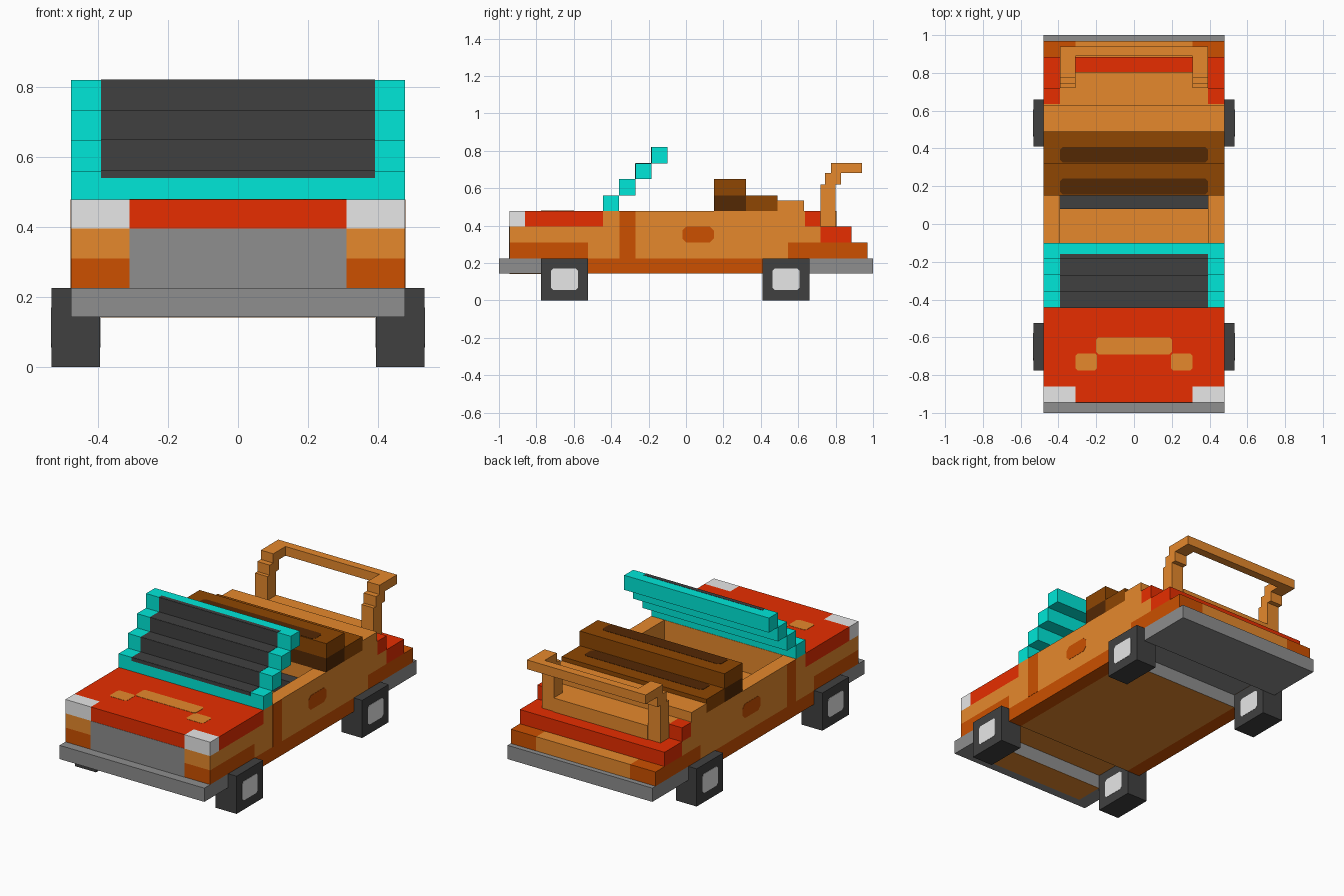
import bpy, bmesh
from mathutils import Vector

if "Cube" in bpy.data.objects:
    bpy.data.objects.remove(bpy.data.objects["Cube"])


def material(name, hexcode):
    def lin(c):
        return c / 12.92 if c <= 0.04045 else ((c + 0.055) / 1.055) ** 2.4
    m = bpy.data.materials.new(name)
    m.diffuse_color = [lin(int(hexcode[i:i + 2], 16) / 255) for i in (0, 2, 4)] + [1]
    m.use_nodes = True
    m.node_tree.nodes["Principled BSDF"].inputs["Base Color"].default_value = m.diffuse_color
    return m


LIGHT = material("light orange", "E6892C")
DEEP = material("deep orange", "CC5000")
RED = material("red", "E82E00")
TEAL = material("teal", "00E8D9")
DARK = material("charcoal", "404040")
GREY = material("grey", "8E8E8E")
WHITE = material("pale grey", "E8E8E8")
BROWN = material("brown", "8E4602")
UMBER = material("dark brown", "532804")
W = 0.478       # half width of the body
IN = 0.392      # half width of the cockpit and glass
MID = 0.31      # half width of the grille and boot
T = 0.0015      # thickness of painted plates


def finish(bm, name, mats, rule=None):
    bmesh.ops.recalc_face_normals(bm, faces=bm.faces)
    me = bpy.data.meshes.new(name)
    for m in mats:
        me.materials.append(m)
    if rule:
        for f in bm.faces:
            f.material_index = rule(f.normal)
    bm.to_mesh(me)
    bm.free()
    ob = bpy.data.objects.new(name, me)
    bpy.context.collection.objects.link(ob)
    return ob


def box(name, mat, x, y, z, rule=None):
    """Box from ranges; mat may be a list chosen by a normal rule."""
    bm = bmesh.new()
    bmesh.ops.create_cube(bm, size=1)
    for v in bm.verts:
        v.co = Vector([r[0] if c < 0 else r[1] for c, r in zip(v.co, (x, y, z))])
    return finish(bm, name, mat if isinstance(mat, list) else [mat], rule)


def pair(name, mat, x, y, z, rule=None):
    box("right_" + name, mat, x, y, z, rule)
    box("left_" + name, mat, (-x[1], -x[0]), y, z, rule)


def plate(name, mat, axis, level, u, v, c=0.0):
    """Thin plate with clipped corners, raised from a surface along +-axis."""
    pts = [(u[0] + c, v[0]), (u[1] - c, v[0]), (u[1], v[0] + c), (u[1], v[1] - c),
           (u[1] - c, v[1]), (u[0] + c, v[1]), (u[0], v[1] - c), (u[0], v[0] + c)]
    if c == 0:
        pts = [pts[i] for i in (0, 1, 3, 5)]
    i = "xyz".index(axis[1])
    s = T if axis[0] == "+" else -T
    bm = bmesh.new()
    vs = []
    for p in pts:
        co = list(p)
        co.insert(i, level)
        vs.append(bm.verts.new(co))
    face = bm.faces.new(vs)
    new = bmesh.ops.extrude_face_region(bm, geom=[face])["geom"]
    for g in new:
        if isinstance(g, bmesh.types.BMVert):
            g.co[i] += s
    finish(bm, name, [mat])


def side_plates(name, mat, y, z, c):
    plate("right_" + name, mat, "+x", W, y, z, c)
    plate("left_" + name, mat, "-x", -W, y, z, c)


full = (-W, W)
outer = (IN, W)
A, B, C, D, E, F = 0.143, 0.225, 0.31, 0.395, 0.478, 0.56


def below(n):
    return 1 if n.z < -0.5 else 0


def grey_ends(n):
    return 1 if abs(n.y) > 0.5 else 0


# Bumpers, sills and underside
box("front_bumper", GREY, full, (-1, -0.775), (A, B))
box("rear_bumper", GREY, full, (0.66, 1), (A, B))
pair("sill", [DEEP, GREY], outer, (-0.525, 0.41), (A, B), grey_ends)
box("underside", [LIGHT, GREY], (-IN, IN), (-0.525, 0.41), (A, B), grey_ends)
box("rear_axle_cover", GREY, (-IN, IN), (0.41, 0.66), (B - T, B))
plate("front_underside", LIGHT, "-z", A, (-IN, IN), (-0.945, -0.775))

# Lower body layer
box("front_fender", [DEEP, LIGHT], full, (-0.945, -0.525), (B, C), below)
box("lower_body", LIGHT, full, (-0.525, 0.545), (B, C))
pair("rear_fender", DEEP, (MID, W), (0.545, 0.97), (B, C))
box("boot_base", LIGHT, (-MID, MID), (0.545, 0.97), (B, C))

# Middle body layer around the open cockpit
box("nose", LIGHT, full, (-0.945, -0.355), (C, D))
pair("door_lower", LIGHT, outer, (-0.355, 0.15), (C, D))
box("rear_body", LIGHT, full, (0.15, 0.72), (C, D))
box("boot_step", RED, full, (0.72, 0.885), (C, D))

# Top body layer: headlights, hood, doors, rear deck
pair("headlight", WHITE, (MID, W), (-0.945, -0.86), (D, E))
box("hood_lip", RED, (-MID, MID), (-0.945, -0.86), (D, E))
box("hood", RED, full, (-0.86, -0.443), (D, E))
box("dashboard", LIGHT, full, (-0.443, -0.355), (D, E))
pair("door_upper", LIGHT, outer, (-0.355, 0.15), (D, E))
box("rear_deck", LIGHT, full, (0.15, 0.635), (D, E))
box("deck_ridge", LIGHT, full, (0.49, 0.63), (E, 0.535))
pair("rear_shoulder", RED, outer, (0.635, 0.72), (D, E))
box("rear_panel", LIGHT, (-IN, IN), (0.635, 0.72), (D, E))
box("boot_box", LIGHT, (-MID, MID), (0.72, 0.805), (D, E))

# Grille, side and hood paint
plate("grille", GREY, "-y", -0.945, (-MID, MID), (B, D))
side_plates("door_stripe", DEEP, (-0.355, -0.27), (B, E), 0.0)
side_plates("door_handle", DEEP, (-0.02, 0.15), (C, D), 0.022)
plate("hood_emblem_bar", LIGHT, "+z", E, (-0.2, 0.2), (-0.69, -0.6), 0.012)
for s, n in ((1, "right"), (-1, "left")):
    plate(n + "_hood_patch", LIGHT, "+z", E, sorted((s * 0.195, s * 0.31)), (-0.775, -0.685), 0.012)

# Stepped windscreen with glass on the fronts and tops
ys = [-0.443, -0.357, -0.271, -0.185, -0.1]
zs = [E, F, 0.648, 0.733, 0.82]
for i in range(4):
    y0 = ys[i]
    box(f"windscreen_frame_{i}", TEAL, full, (y0, ys[i + 1]), (zs[i], zs[i + 1]))
    plate(f"glass_front_{i}", DARK, "-y", y0, (-IN, IN), (0.54 if i == 0 else zs[i], zs[i + 1]))
    plate(f"glass_top_{i}", DARK, "+z", zs[i + 1], (-IN, IN), (y0, -0.16 if i == 3 else ys[i + 1]))

# Seats
for i, x in enumerate([(-IN, -0.115), (-0.115, 0.11), (0.11, IN)]):
    box(f"seat_cushion_{i}", DARK, x, (0.08, 0.15), (C, D))
box("seat_front_base", UMBER, full, (0.15, 0.32), (E, F))
box("seat_front_back", BROWN, full, (0.15, 0.32), (F, 0.648))
box("seat_rear", BROWN, full, (0.32, 0.49), (E, F))
plate("seat_front_inset", UMBER, "+z", 0.648, (-IN, IN), (0.155, 0.24), 0.015)
plate("seat_rear_inset", UMBER, "+z", F, (-IN, IN), (0.325, 0.408), 0.015)

# Roll bar
bar = (MID, IN)
pair("roll_bar_post", LIGHT, bar, (0.72, 0.8), (D, 0.62))
pair("roll_bar_bend", LIGHT, bar, (0.742, 0.828), (0.62, 0.68))
pair("roll_bar_arm", LIGHT, bar, (0.775, 0.94), (0.68, 0.735))
box("roll_bar_cross", LIGHT, (-MID, MID), (0.89, 0.94), (0.68, 0.735))

# Wheels with hub plates on both faces
for end, yc in (("front", -0.65), ("rear", 0.535)):
    pair(end + "_wheel", DARK, (0.395, 0.533), (yc - 0.125, yc + 0.125), (0, B))
    for s, side in ((1, "right"), (-1, "left")):
        for x, k in ((0.533, "outer"), (0.395, "inner")):
            out = (s > 0) == (k == "outer")
            plate(f"{side}_{end}_{k}_hub", WHITE, "+x" if out else "-x", s * x,
                  (yc - 0.072, yc + 0.072), (0.055, 0.17), 0.012)
